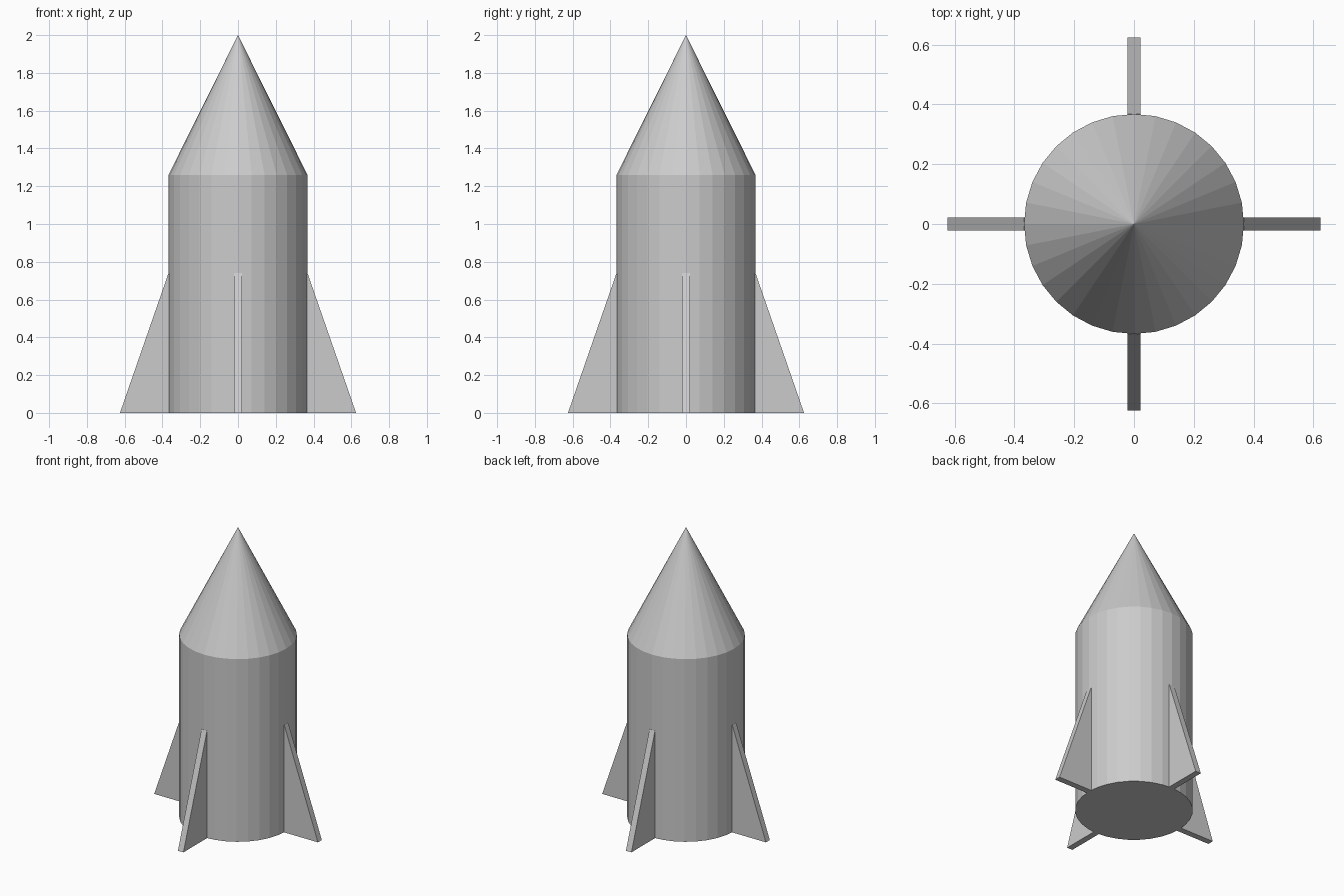
import bpy, bmesh
from math import pi
from mathutils import Matrix

if "Cube" in bpy.data.objects:
    bpy.data.objects.remove(bpy.data.objects["Cube"])

R = 0.368          # body radius
SIDES = 32
BODY_TOP = 1.26
HEIGHT = 2.0


def new_object(name, bm):
    bmesh.ops.recalc_face_normals(bm, faces=bm.faces)
    mesh = bpy.data.meshes.new(name)
    bm.to_mesh(mesh)
    bm.free()
    obj = bpy.data.objects.new(name, mesh)
    bpy.context.collection.objects.link(obj)
    return obj


# Faceted body and nose in one closed skin, extruded from the base disc
bm = bmesh.new()
bmesh.ops.create_circle(bm, cap_ends=True, radius=R, segments=SIDES)
base = bm.faces[:]
out = bmesh.ops.extrude_face_region(bm, geom=base, use_keep_orig=True)
top = [g for g in out["geom"] if isinstance(g, bmesh.types.BMFace)]
bmesh.ops.translate(bm, verts=top[0].verts[:], vec=(0, 0, BODY_TOP))
tip = bmesh.ops.poke(bm, faces=top)["verts"]
tip[0].co = (0, 0, HEIGHT)
new_object("rocket_body", bm)

# Four tapered fins, rooted slightly inside the body
FIN_PROFILE = [(0.35, 0), (0.625, 0), (R, 0.74), (0.35, 0.74)]
FIN_THICKNESS = 0.042


def fin(name, angle):
    bm = bmesh.new()
    face = bm.faces.new([bm.verts.new((x, -FIN_THICKNESS / 2, z)) for x, z in FIN_PROFILE])
    out = bmesh.ops.extrude_face_region(bm, geom=[face], use_keep_orig=True)
    moved = [g for g in out["geom"] if isinstance(g, bmesh.types.BMVert)]
    bmesh.ops.translate(bm, verts=moved, vec=(0, FIN_THICKNESS, 0))
    bmesh.ops.rotate(bm, verts=bm.verts, cent=(0, 0, 0), matrix=Matrix.Rotation(angle, 3, 'Z'))
    new_object(name, bm)


for i, side in enumerate(("right", "back", "left", "front")):
    fin(f"{side}_fin", i * pi / 2)
